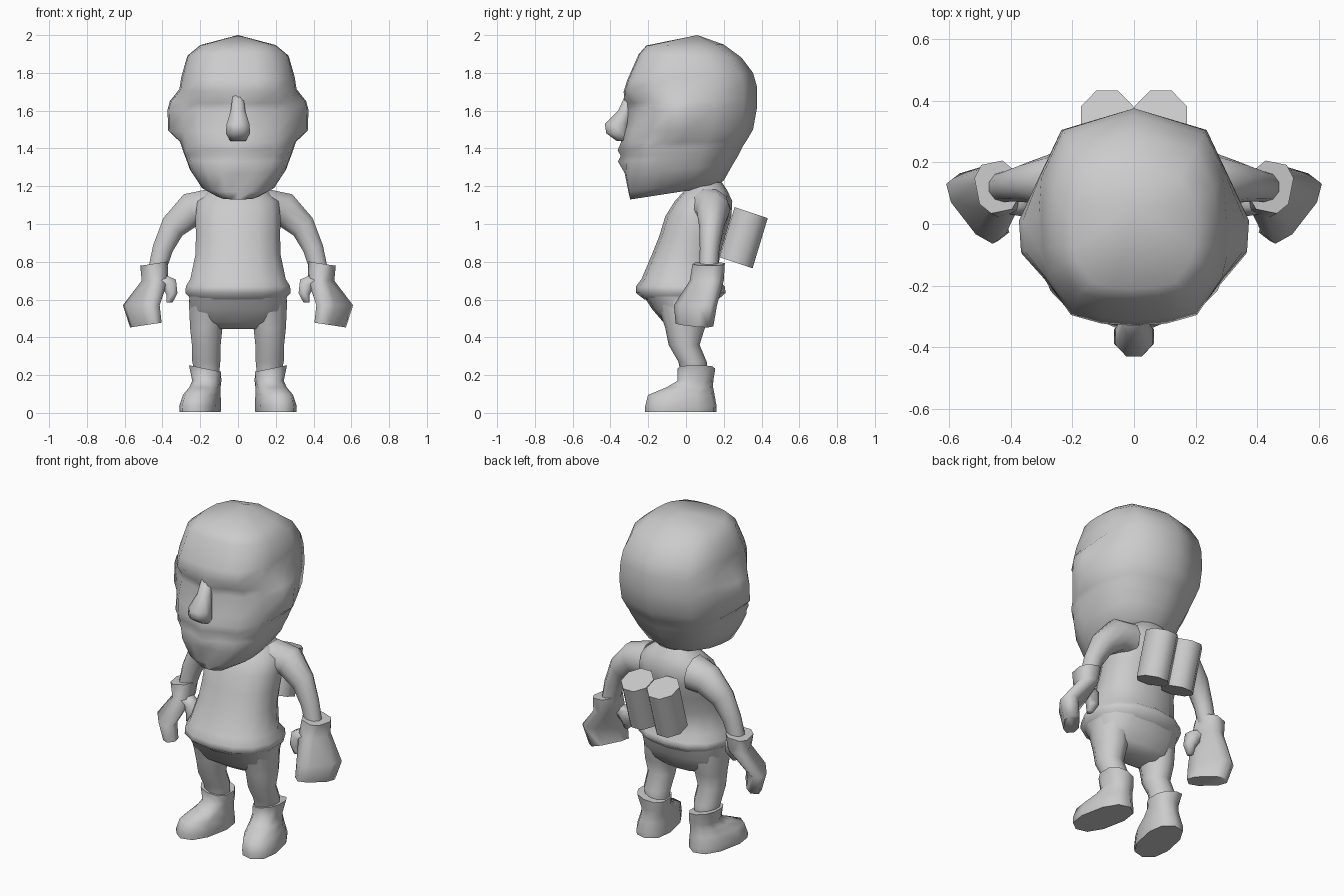
import bpy, bmesh, math
from mathutils import Matrix, Vector

if "Cube" in bpy.data.objects:
    bpy.data.objects.remove(bpy.data.objects["Cube"])

grey = bpy.data.materials.new("plain grey")
grey.diffuse_color = (0.6, 0.6, 0.6, 1)
grey.use_nodes = True
grey.node_tree.nodes["Principled BSDF"].inputs["Base Color"].default_value = grey.diffuse_color


def ring(x, y, z, rx, ry, tilt=0, yaw=0, pitch=0, sides=10, p=2.0):
    """Superelliptic cross-section, tilted about Y and X, turned about Z."""
    m = (Matrix.Translation((x, y, z)) @ Matrix.Rotation(tilt, 4, 'Y')
         @ Matrix.Rotation(pitch, 4, 'X') @ Matrix.Rotation(yaw, 4, 'Z'))
    pts = []
    for i in range(sides):
        a = 2 * math.pi * (i + 0.5) / sides
        c, s = math.cos(a), math.sin(a)
        pts.append(m @ Vector((rx * math.copysign(abs(c) ** (2 / p), c),
                               ry * math.copysign(abs(s) ** (2 / p), s), 0)))
    return pts


def loft(name, rings, mirror=False, angle=60, tip=None, caps=(True, True)):
    """Skin a stack of rings, cap the ends, optionally mirror across x."""
    bm = bmesh.new()
    rows = [[bm.verts.new(q) for q in r] for r in rings]
    n = len(rows[0])
    for a, b in zip(rows, rows[1:]):
        for i in range(n):
            j = (i + 1) % n
            bm.faces.new((a[i], a[j], b[j], b[i]))
    if caps[0]:
        bm.faces.new(rows[0])
    if tip:
        t = bm.verts.new(tip)
        for i in range(n):
            bm.faces.new((rows[-1][i], rows[-1][(i + 1) % n], t))
    elif caps[1]:
        bm.faces.new(rows[-1])
    bmesh.ops.recalc_face_normals(bm, faces=bm.faces)
    me = bpy.data.meshes.new(name)
    bm.to_mesh(me)
    bm.free()
    me.materials.append(grey)
    ob = bpy.data.objects.new(name, me)
    bpy.context.collection.objects.link(ob)
    bpy.ops.object.select_all(action='DESELECT')
    ob.select_set(True)
    bpy.context.view_layer.objects.active = ob
    bpy.ops.object.shade_smooth_by_angle(angle=math.radians(angle))
    if mirror:
        ob.modifiers.new("mirror", 'MIRROR')
    return ob


def span(z, w, front, back, **k):
    """Horizontal ring given by half width and front / back y."""
    return ring(0, (front + back) / 2, z, w, (back - front) / 2, **k)


# Head: half section as (width fraction, depth fraction), mirrored per ring
HALF = [(0, 0), (.34, .01), (.66, .05), (.92, .22), (.98, .34), (1, .48),
        (.97, .68), (.74, .9), (0, 1)]


def head_ring(zf, zb, w, yf, yb, dent=0, ear=0):
    """dent sinks the eyes and cheeks, ear pushes the side outward."""
    half = []
    for i, (u, t) in enumerate(HALF):
        t += dent if i in (1, 2) else 0
        x = u * w + (ear if i in (4, 5) else 0)
        half.append(Vector((x, yf + t * (yb - yf), zf + t * (zb - zf))))
    return half + [Vector((-q.x, q.y, q.z)) for q in half[-2:0:-1]]


loft("head", [head_ring(*r) for r in [
    (1.13, 1.20, .12, -.295, .16), (1.17, 1.23, .195, -.305, .20),
    (1.27, 1.31, .255, -.325, .245), (1.33, 1.36, .275, -.36, .275, .06),
    (1.36, 1.38, .285, -.345, .285, .05), (1.39, 1.41, .295, -.362, .30, .055),
    (1.43, 1.44, .302, -.345, .32, .03, .005), (1.49, 1.50, .315, -.33, .355, .02, .055),
    (1.60, 1.61, .318, -.325, .375, .065, .055), (1.64, 1.66, .316, -.325, .375, .06, .045),
    (1.70, 1.73, .31, -.33, .375),
    (1.76, 1.80, .30, -.312, .355),
    (1.90, 1.88, .268, -.25, .295), (1.945, 1.95, .20, -.21, .20)]],
    tip=(0, .06, 2.0), angle=75)

# Nose
loft("nose", [ring(0, y, z, rx, ry, sides=8) for y, z, rx, ry in [
    (-.305, 1.68, .03, .02), (-.32, 1.60, .042, .042), (-.365, 1.53, .065, .07),
    (-.365, 1.48, .07, .062), (-.335, 1.44, .045, .035)]], angle=80)

# Shirt with flared hem
loft("shirt", [span(*r, sides=14, p=2.3) for r in [
    (.60, .25, -.22, .17), (.635, .285, -.265, .21), (.67, .282, -.265, .205),
    (.71, .258, -.235, .165), (.84, .23, -.18, .18), (.94, .228, -.14, .21),
    (1.04, .23, -.11, .24), (1.12, .22, -.06, .245), (1.175, .16, -.01, .22),
    (1.22, .10, .02, .19)]], caps=(False, False))

# Trousers: seat and legs
loft("trouser_seat", [span(*r, sides=14, p=2.6) for r in [
    (.445, .14, -.07, .08), (.48, .235, -.12, .11), (.55, .255, -.18, .15),
    (.62, .265, -.225, .175)]], angle=80, caps=(True, False))
loft("trouser_leg", [ring(*r) for r in [
    (.158, -.02, .60, .108, .14), (.168, -.005, .45, .09, .105),
    (.168, -.01, .36, .08, .082), (.168, .035, .27, .078, .075),
    (.165, .04, .22, .07, .07)]], mirror=True, caps=(False, False))

# Boots
loft("boot", [ring(x, y, z, rx, ry, yaw=yaw, tilt=tl, p=2.4) for x, y, z, rx, ry, yaw, tl in [
    (.2, -.027, .005, .1, .193, .2, 0), (.2, -.027, .035, .103, .193, .2, 0),
    (.192, -.025, .095, .092, .18, .2, 0), (.175, .02, .135, .08, .125, .15, 0),
    (.165, .05, .17, .077, .095, .1, 0), (.175, .055, .235, .09, .10, 0, -.2)]],
    mirror=True)

# Arms, gloves and thumbs
loft("arm", [ring(*r) for r in [
    (.15, .125, 1.085, .105, .11, -1.5), (.25, .145, 1.075, .095, .09, -1.15),
    (.345, .135, .985, .072, .065, -.75), (.398, .125, .87, .057, .052, -.3),
    (.425, .12, .77, .05, .05, -.2)]], mirror=True, caps=(False, False))
loft("glove", [ring(x, y, z, rx, ry, tilt=tl, yaw=yaw, sides=8, p=2.8)
               for x, y, z, rx, ry, tl, yaw in [
    (.445, .12, .79, .07, .085, .15, -.2), (.44, .11, .70, .06, .09, 0, -.4),
    (.512, .05, .57, .055, .13, 0, -.66), (.488, .045, .465, .045, .115, .15, -.66)]],
    mirror=True, angle=80)
loft("thumb", [ring(*r, sides=6) for r in [
    (.42, .08, .71, .045, .045, .6), (.365, .07, .685, .048, .045, .5),
    (.35, .06, .63, .034, .038, .1), (.362, .05, .585, .018, .02, 0)]],
    mirror=True, angle=80)

# Pair of tanks on the back
loft("back_tank", [ring(.087, y, z, .092, .10, pitch=-.32, sides=8)
                   for y, z in [(.265, .795), (.345, 1.06)]], mirror=True, angle=65)
